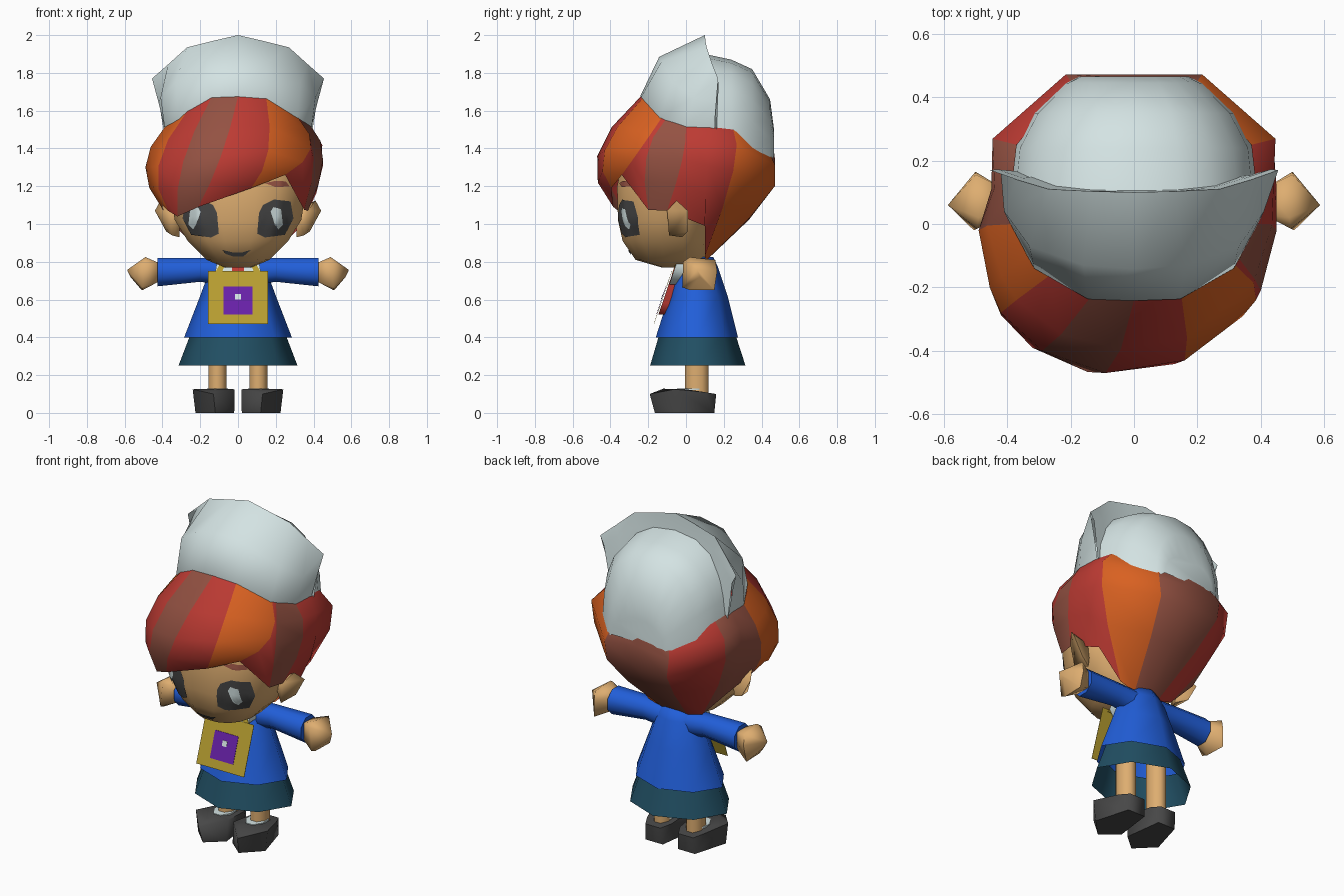
import bpy, bmesh, math
from mathutils import Vector
from mathutils.bvhtree import BVHTree

if "Cube" in bpy.data.objects:
    bpy.data.objects.remove(bpy.data.objects["Cube"])

# ---- colours ----
def lin(c):
    return c / 12.92 if c <= 0.04045 else ((c + 0.055) / 1.055) ** 2.4

MATS = {}
for n, c in {"white": (.83, .89, .89), "red": (.74, .23, .2), "brown": (.58, .32, .26),
             "orange": (.85, .38, .13), "skin": (.87, .68, .44), "blue": (.13, .37, .85),
             "teal": (.13, .31, .39), "charcoal": (.28, .28, .28), "mustard": (.72, .62, .19),
             "purple": (.41, .13, .66)}.items():
    MATS[n] = bpy.data.materials.new(n)
    MATS[n].diffuse_color = (*map(lin, c), 1)

# ---- helpers ----
def finish(name, bm, mats):
    bmesh.ops.recalc_face_normals(bm, faces=bm.faces[:])
    me = bpy.data.meshes.new(name)
    bm.to_mesh(me)
    bm.free()
    for m in mats:
        me.materials.append(MATS[m])
    ob = bpy.data.objects.new(name, me)
    bpy.context.collection.objects.link(ob)
    return ob

def loft(name, rows, mat, wrap=True, caps=(False, False), column_colours=None):
    """Skin equal-length rows of points; optionally colour each column."""
    bm = bmesh.new()
    vs = [[bm.verts.new(p) for p in r] for r in rows]
    n = len(rows[0])
    mats = [mat] if not column_colours else sorted(set(column_colours))
    for a, b in zip(vs, vs[1:]):
        for i in range(n if wrap else n - 1):
            j = (i + 1) % n
            f = bm.faces.new((a[i], a[j], b[j], b[i]))
            if column_colours:
                f.material_index = mats.index(column_colours[i])
    if caps[0]:
        bm.faces.new(vs[0])
    if caps[1]:
        bm.faces.new(vs[-1])
    return finish(name, bm, mats)

def hull(name, pts, mat):
    bm = bmesh.new()
    for p in pts:
        bm.verts.new(p)
    bmesh.ops.convex_hull(bm, input=bm.verts[:])
    return finish(name, bm, [mat])

def oval(z, hw, front, back, n, power=2.0, cy=0.0, turn=0.5):
    """Horizontal ring with separate front and back depth."""
    pts = []
    for i in range(n):
        a = 2 * math.pi * (i + turn) / n
        c, s = math.cos(a), math.sin(a)
        x = math.copysign(abs(c) ** (2 / power), c) * hw
        y = math.copysign(abs(s) ** (2 / power), s)
        pts.append((x, cy + y * ((back - cy) if y > 0 else (cy - front)), z))
    return pts

def sided(pts, s):
    return [(x * s, y, z) for x, y, z in pts]

# ---- head ----
head_rings = [(.77, .07, -.13, .04), (.81, .17, -.27, .1), (.91, .27, -.34, .12),
              (1.02, .34, -.365, .14), (1.2, .37, -.37, .22), (1.33, .37, -.34, .22)]
head = loft("head", [oval(*r, 16, 2.4, -.06) for r in head_rings], "skin", caps=(True, True))
tree = BVHTree.FromPolygons([v.co for v in head.data.vertices],
                            [p.vertices[:] for p in head.data.polygons])

def face_patch(name, outline, mat, lift):
    """Flat outline in x,z laid onto the front of the head."""
    bm = bmesh.new()
    bm.faces.new([bm.verts.new((x, -1, z)) for x, z in outline])
    bmesh.ops.triangulate(bm, faces=bm.faces[:])
    bmesh.ops.subdivide_edges(bm, edges=bm.edges[:], cuts=4, use_grid_fill=True)
    for v in bm.verts:
        hit = tree.ray_cast(v.co, Vector((0, 1, 0)))
        if hit[0]:
            v.co = hit[0] + hit[1].normalized() * lift if hit[1].y < 0 else hit[0] - hit[1] * lift
    return finish(name, bm, [mat])

eye = [(.1, .95), (.11, 1.06), (.13, 1.1), (.19, 1.13), (.275, 1.12), (.29, 1.03), (.245, .945), (.14, .93)]
glint = [(.17, 1.065), (.185, 1.09), (.222, 1.08), (.232, 1.0), (.207, .975), (.192, 1.0)]
for side, s, dx in (("left", -1, .025), ("right", 1, 0)):
    face_patch(side + "_eye", [(x * s, z) for x, z in eye], "charcoal", .005)
    face_patch(side + "_eye_glint", [((x + dx) * s, z) for x, z in glint], "white", .009)
    # ears
    hull(side + "_ear", sided([(.31, -.1, 1.07), (.31, .0, 1.05), (.31, -.02, .93), (.35, -.09, .94),
                               (.37, -.1, 1.07), (.41, -.05, 1.125), (.44, .01, 1.07),
                               (.38, .01, .96)], s), "skin")
face_patch("mouth", [(-.08, .865), (-.065, .845), (-.03, .832), (.03, .832), (.065, .865), (.025, .853),
                     (-.03, .853)], "charcoal", .005)
face_patch("eyebrow", [(.14, 1.215), (.2, 1.195), (.27, 1.2), (.25, 1.225), (.2, 1.228)], "brown", .005)

# ---- hair: each lock edge is a curve through top, middle and bottom points ----
right_back = [((.385, .12, 1.515), (.45, .11, 1.31), (.335, .1, .99)),
              ((.37, .25, 1.5), (.44, .25, 1.28), (.18, .1, .83)),
              ((.2, .45, 1.36), (.2, .47, 1.2), (.08, .1, .8))]
left_back = [tuple((-x, y, z) for x, y, z in c) for c in reversed(right_back)]
nape = [((0, .46, 1.43), (0, .47, 1.2), (0, .1, .8))]
locks = [((-.386, .0, 1.515), (-.49, -.02, 1.3), (-.4, -.08, 1.08)),
         ((-.337, -.1, 1.54), (-.455, -.2, 1.3), (-.4, -.18, 1.1)),
         ((-.27, -.165, 1.595), (-.42, -.28, 1.31), (-.37, -.26, 1.07)),
         ((-.14, -.235, 1.67), (-.29, -.4, 1.33), (-.32, -.32, 1.04)),
         ((.0, -.24, 1.675), (-.09, -.47, 1.36), (-.21, -.385, 1.09)),
         ((.15, -.23, 1.665), (.16, -.43, 1.39), (.07, -.395, 1.19)),
         ((.32, -.13, 1.56), (.385, -.24, 1.4), (.25, -.34, 1.26)),
         ((.332, -.11, 1.55), (.4, -.21, 1.35), (.35, -.2, 1.075)),
         ((.385, .0, 1.52), (.45, -.02, 1.34), (.37, -.1, 1.07))] + right_back + nape + left_back
colours = ["orange", "orange", "red", "brown", "red", "orange", "red", "brown", "red",
           "red", "orange", "brown", "brown", "red", "brown", "brown"]

def lock_point(c, t):
    a, b, d = map(Vector, c)
    p = a * (2 * (t - .5) * (t - 1)) + b * (4 * t * (1 - t)) + d * (2 * t * (t - .5))
    p.y = min(p.y, .472)
    return p

loft("hair", [[lock_point(c, t) for c in locks] for t in (0, .25, .5, .75, 1)], "red",
     column_colours=colours)

# ---- hat: raised front panel and rounded back ----
def mirrored(half):
    return [(-x, y, z) for x, y, z in half] + half[-2::-1]

front_half = [
    [(.38, .15, 1.44), (.37, .0, 1.45), (.3, -.12, 1.5), (.14, -.2, 1.6), (0, -.2, 1.6)],
    [(.39, .15, 1.515), (.39, .0, 1.52), (.315, -.14, 1.565), (.145, -.237, 1.672), (0, -.242, 1.677)],
    [(.42, .16, 1.64), (.41, .04, 1.67), (.33, -.07, 1.75), (.16, -.13, 1.86), (0, -.142, 1.885)],
    [(.455, .17, 1.77), (.37, .14, 1.845), (.27, .11, 1.935), (.13, .103, 1.97), (0, .1, 2.0)],
    [(.43, .172, 1.72), (.35, .145, 1.79), (.25, .115, 1.86), (.12, .106, 1.89), (0, .105, 1.9)],
    [(.385, .16, 1.44), (.3, .16, 1.44), (.2, .16, 1.44), (.1, .16, 1.44), (0, .16, 1.44)]]
loft("hat_front", [mirrored(r) for r in front_half], "white", wrap=False)

def arch(y, hw, base, top, n=10):
    pts = []
    for i in range(n + 1):
        a = math.pi * i / n
        c = math.cos(a)
        pts.append((math.copysign(abs(c) ** .85, c) * hw, y,
                    base + math.sin(a) ** .85 * (top - base)))
    return pts

loft("hat_back", [arch(.1, .39, 1.44, 1.9), arch(.24, .375, 1.43, 1.87), arch(.35, .315, 1.38, 1.82),
                  arch(.445, .215, 1.33, 1.66), arch(.466, .17, 1.36, 1.5)],
     "white", wrap=False, caps=(False, True))

# ---- body ----
def garment(z, hw, front, back):
    return oval(z, hw, front, back, 8, 1.75, .06, 0)

loft("neck", [oval(.7, .06, .0, .12, 8, cy=.06), oval(.82, .06, -.02, .12, 8, cy=.06)], "skin")
loft("shirt", [garment(.4, .285, -.16, .275), garment(.62, .2, -.09, .22),
               garment(.77, .145, -.045, .17), garment(.825, .1, -.015, .145)],
     "blue", caps=(False, True))
loft("skirt", [garment(.25, .315, -.19, .315), garment(.42, .25, -.14, .26)], "teal")

def chest_plate(name, outline, mat, lift, depth=.004, y0=-.06, slope=.34):
    """Thin plate on the sloping chest, outline in x,z."""
    pts = [(x, y0 - (.75 - z) * slope - lift - d, z) for x, z in outline for d in (0, depth)]
    return hull(name, pts, mat)

def rect(x, z0, z1):
    return [(-x, z0), (x, z0), (x, z1), (-x, z1)]

chest_plate("collar", [(-.11, .805), (.11, .805), (.12, .75), (.05, .68), (-.05, .68), (-.12, .75)],
            "white", -.075, .08)
chest_plate("scarf", [(-.03, .79), (.03, .79), (.045, .58), (.02, .52), (-.02, .52), (-.045, .58)],
            "red", -.03, .038)
for side, s in (("left", -1), ("right", 1)):
    chest_plate(side + "_strap", [(.06 * s, .8), (.09 * s, .8), (.125 * s, .735), (.09 * s, .735)],
                "mustard", .007, .003)
chest_plate("badge", rect(.16, .47, .75), "mustard", .014, .002)
chest_plate("badge_panel", rect(.078, .52, .67), "purple", .018, .002)
chest_plate("badge_dot", rect(.015, .6, .63), "white", .021, .002)

# ---- limbs ----
def ring_x(x, r, n, cz, turn=0.0):
    return [(x, .07 + r * math.cos(2 * math.pi * (i + turn) / n),
             cz + r * math.sin(2 * math.pi * (i + turn) / n)) for i in range(n)]

for side, s in (("left", -1), ("right", 1)):
    loft(side + "_sleeve", [sided(ring_x(x, r, 8, z, .5), s) for x, r, z in
                            ((.07, .075, .745), (.2, .068, .757), (.425, .081, .745))],
         "blue", caps=(True, True))
    # blocky hands narrowing to the fingertips
    hull(side + "_hand", sided([(.41, y, z) for y in (.03, .11) for z in (.7, .79)] +
                               [(.495, -.015, .8), (.49, .02, .825), (.5, .155, .81), (.505, -.02, .665),
                                (.51, .15, .65), (.505, .02, .65), (.5, .165, .75), (.587, .06, .757),
                                (.57, .075, .72)], s), "skin")
    cx = .108 * s
    loft(side + "_leg", [[(x + cx, y, z) for x, y, z in oval(z, .052, -.01, .125, 8, cy=.06)]
                         for z in (.08, .46)], "skin")
    # shoes with a pointed toe
    hull(side + "_shoe", sided([(.05, .15, 0), (.165, .15, 0), (.225, -.06, 0), (.02, -.08, 0),
                                (.12, -.165, 0), (.06, .16, .1), (.16, .16, .1), (.03, .1, .11),
                                (.19, .1, .11), (.24, -.06, .125), (.018, -.07, .125),
                                (.13, -.192, .1), (.12, -.12, .128), (.2, .0, .125)], s), "charcoal")
    loft(side + "_sock", [[(x + cx, y, z) for x, y, z in oval(z, .06, -.055, .1, 8, cy=.04)]
                          for z in (.12, .129)], "white", caps=(False, True))

# ---- shading ----
bpy.ops.object.select_all(action='DESELECT')
for ob in bpy.context.scene.objects:
    ob.select_set(True)
    bpy.context.view_layer.objects.active = ob
bpy.ops.object.shade_smooth_by_angle(angle=math.radians(70))

for m in bpy.data.materials:
    if m.users and not m.is_grease_pencil:
        m.use_nodes = True
        m.node_tree.nodes["Principled BSDF"].inputs["Base Color"].default_value = m.diffuse_color
